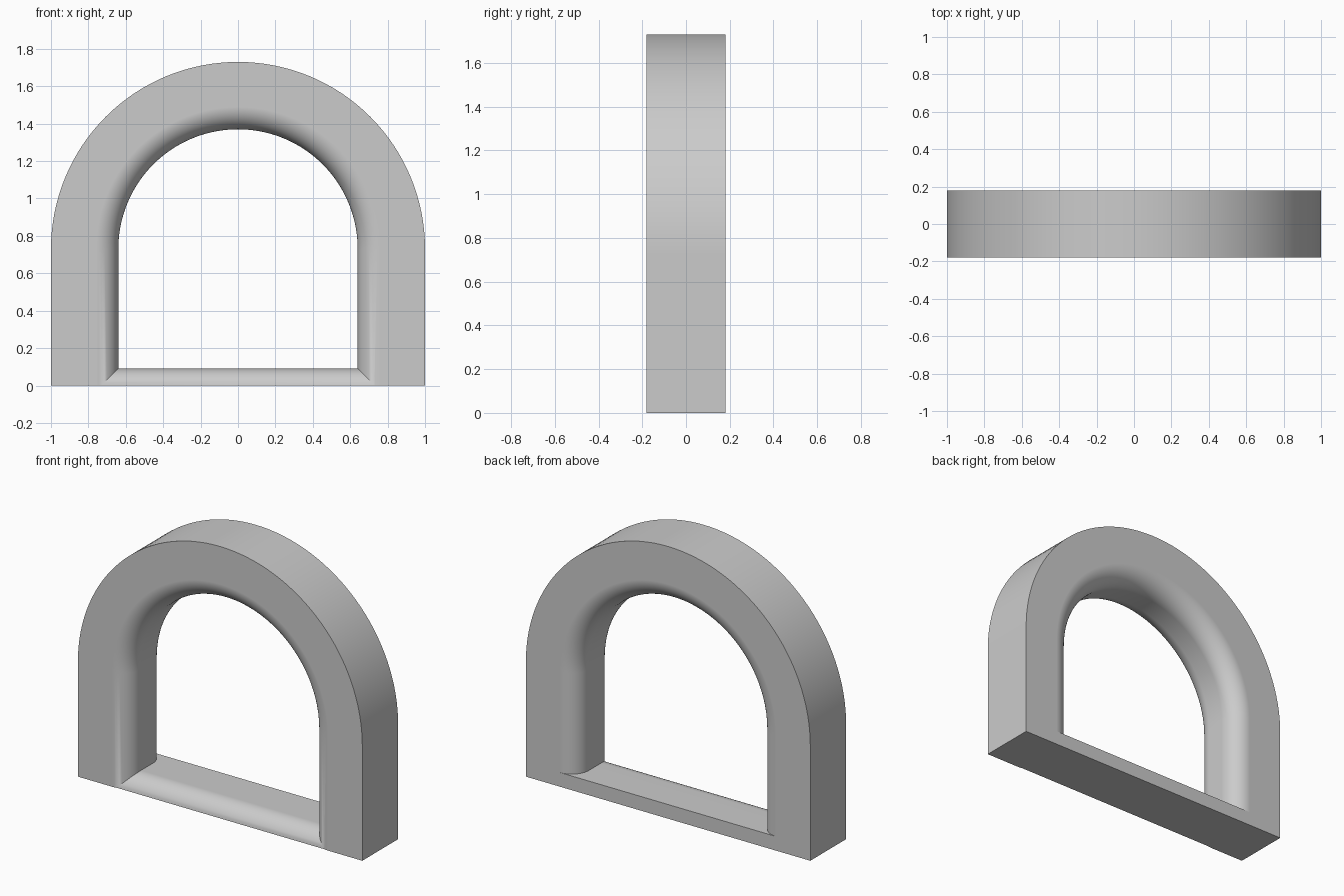
import bpy, bmesh, math

if "Cube" in bpy.data.objects:
    bpy.data.objects.remove(bpy.data.objects["Cube"])

HALF_DEPTH = 0.18   # half thickness of the frame
SPRING = 0.73       # height where the arch begins
INNER = 0.64        # opening half width
SILL = 0.09         # sill height
R = 0.12            # rounding of the opening edges
ARC = 64            # arch segments
STEPS = 12          # rounding segments


def arch_outline(radius, bottom):
    """Straight jambs with a half-round top, as (x, z) points."""
    pts = [(radius, bottom)]
    for i in range(ARC + 1):
        a = math.pi * i / ARC
        pts.append((radius * math.cos(a), SPRING + radius * math.sin(a)))
    pts.append((-radius, bottom))
    return pts


def loft(name, sections):
    """Closed solid through outlines given as (y, points)."""
    bm = bmesh.new()
    rings = [[bm.verts.new((x, y, z)) for x, z in pts] for y, pts in sections]
    n = len(rings[0])
    for a, b in zip(rings, rings[1:]):
        for i in range(n):
            j = (i + 1) % n
            bm.faces.new((a[i], a[j], b[j], b[i]))
    bm.faces.new(rings[0])
    bm.faces.new(rings[-1])
    bmesh.ops.recalc_face_normals(bm, faces=bm.faces[:])
    mesh = bpy.data.meshes.new(name)
    bm.to_mesh(mesh)
    bm.free()
    obj = bpy.data.objects.new(name, mesh)
    bpy.context.collection.objects.link(obj)
    return obj


grey = bpy.data.materials.new("light_grey")
grey.diffuse_color = (0.6, 0.6, 0.6, 1)
grey.use_nodes = True
grey.node_tree.nodes["Principled BSDF"].inputs["Base Color"].default_value = grey.diffuse_color

# Arch frame body
frame = loft("arch_frame", [(y, arch_outline(1.0, 0.0)) for y in (-HALF_DEPTH, HALF_DEPTH)])
frame.data.materials.append(grey)

# Opening cutter: flared at both faces, but the sill is rounded only at the front
front, back = [], []
for k in range(STEPS + 1):
    t = math.pi / 2 * k / STEPS
    flare = R * (1 - math.sin(t))
    y = HALF_DEPTH - R + R * math.cos(t)
    front.append((-y, arch_outline(INNER + flare, SILL - flare)))
    back.append((y, arch_outline(INNER + flare, SILL)))
ends = [(-HALF_DEPTH - 0.1, front[0][1]), (HALF_DEPTH + 0.1, back[0][1])]
cutter = loft("opening_cutter", [ends[0]] + front + back[::-1] + [ends[1]])
cutter.data.materials.append(grey)
cutter.hide_render = True

# Cut the opening and drop the cutter
bpy.context.view_layer.objects.active = frame
frame.select_set(True)
cutter.select_set(False)
cut = frame.modifiers.new("opening", 'BOOLEAN')
cut.operation = 'DIFFERENCE'
cut.solver = 'EXACT'
cut.object = cutter
bpy.ops.object.modifier_apply(modifier=cut.name)
bpy.data.objects.remove(cutter)

# Smooth curves, sharp corners, flat faces kept flat
bpy.ops.object.shade_smooth_by_angle(angle=math.radians(30))
weighted = frame.modifiers.new("flat_faces", 'WEIGHTED_NORMAL')
weighted.keep_sharp = True
